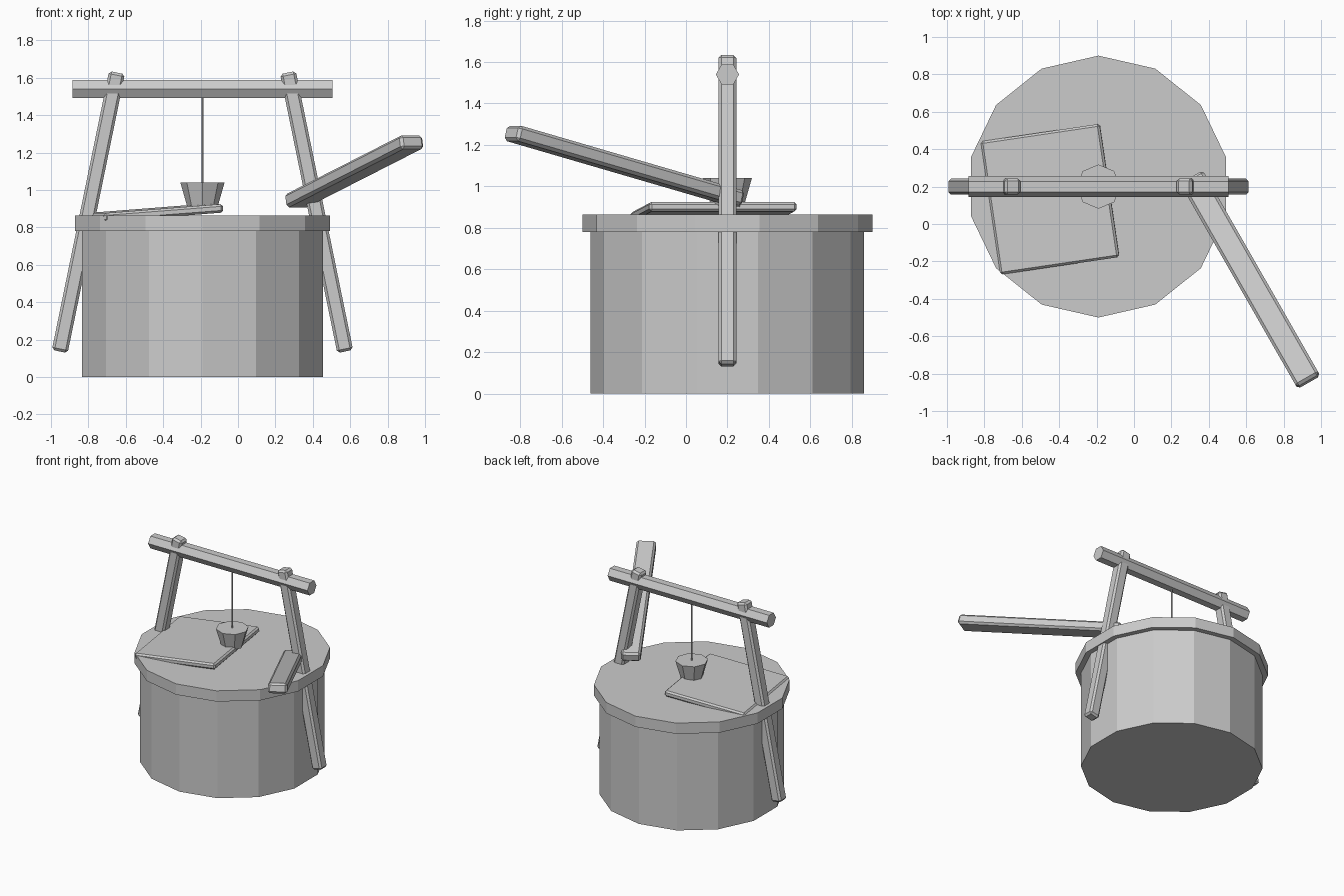
import bpy
from math import radians, pi

if "Cube" in bpy.data.objects:
    bpy.data.objects.remove(bpy.data.objects["Cube"])

stone = bpy.data.materials.new("plain grey")
stone.diffuse_color = (0.6, 0.6, 0.6, 1)
stone.use_nodes = True
stone.node_tree.nodes["Principled BSDF"].inputs["Base Color"].default_value = stone.diffuse_color

CX, CY = -0.19, 0.20  # axis of the well


def finish(ob, name):
    ob.name = ob.data.name = name
    ob.data.materials.append(stone)
    return ob


def prism(name, sides, r_bottom, r_top, z0, z1, spin=0.0):
    """Upright n-sided prism or frustum on the well axis."""
    bpy.ops.mesh.primitive_cone_add(vertices=sides, radius1=r_bottom, radius2=r_top, depth=z1 - z0,
                                    location=(CX, CY, (z0 + z1) / 2), rotation=(0, 0, spin))
    return finish(bpy.context.object, name)


def timber(name, size, loc, rot, bevel=0.014):
    """Box with chamfered edges."""
    bpy.ops.mesh.primitive_cube_add(size=1, location=loc, rotation=[radians(a) for a in rot])
    ob = bpy.context.object
    ob.scale = size
    bpy.ops.object.transform_apply(location=False, rotation=False, scale=True)
    mod = ob.modifiers.new("chamfer", 'BEVEL')
    mod.width = bevel
    mod.segments = 1
    return finish(ob, name)


# Well drum and overhanging rim slab (14 sides, a corner facing +y)
prism("well_wall", 14, 0.66, 0.66, 0.0, 0.78)
prism("well_rim", 14, 0.70, 0.70, 0.78, 0.865)

# Leaning side posts
for side, label in ((-1, "left"), (1, "right")):
    timber(label + "_post", (0.086, 0.086, 1.522), (CX + side * 0.61, CY, 0.8825), (0, -side * 11.6, 0))

# Hexagonal cross beam, corners pointing to front and back
bpy.ops.mesh.primitive_cylinder_add(vertices=6, radius=0.056, depth=1.39,
                                    location=(CX, CY, 1.54), rotation=(0, pi / 2, 0))
finish(bpy.context.object, "cross_beam")

# Rope and bucket
prism("rope", 6, 0.006, 0.006, 1.0, 1.53)
prism("bucket", 8, 0.078, 0.118, 0.90, 1.04)

# Loose cover board lying tilted on the rim
timber("cover_board", (0.645, 0.72, 0.046), (-0.449, 0.1325, 0.878), (0, -4.4, 8.4), 0.012)

# Loose plank resting against the right post
timber("loose_plank", (1.295, 0.14, 0.076), (0.6215, -0.2975, 1.10), (0, -14.2, -60.2), 0.015)
